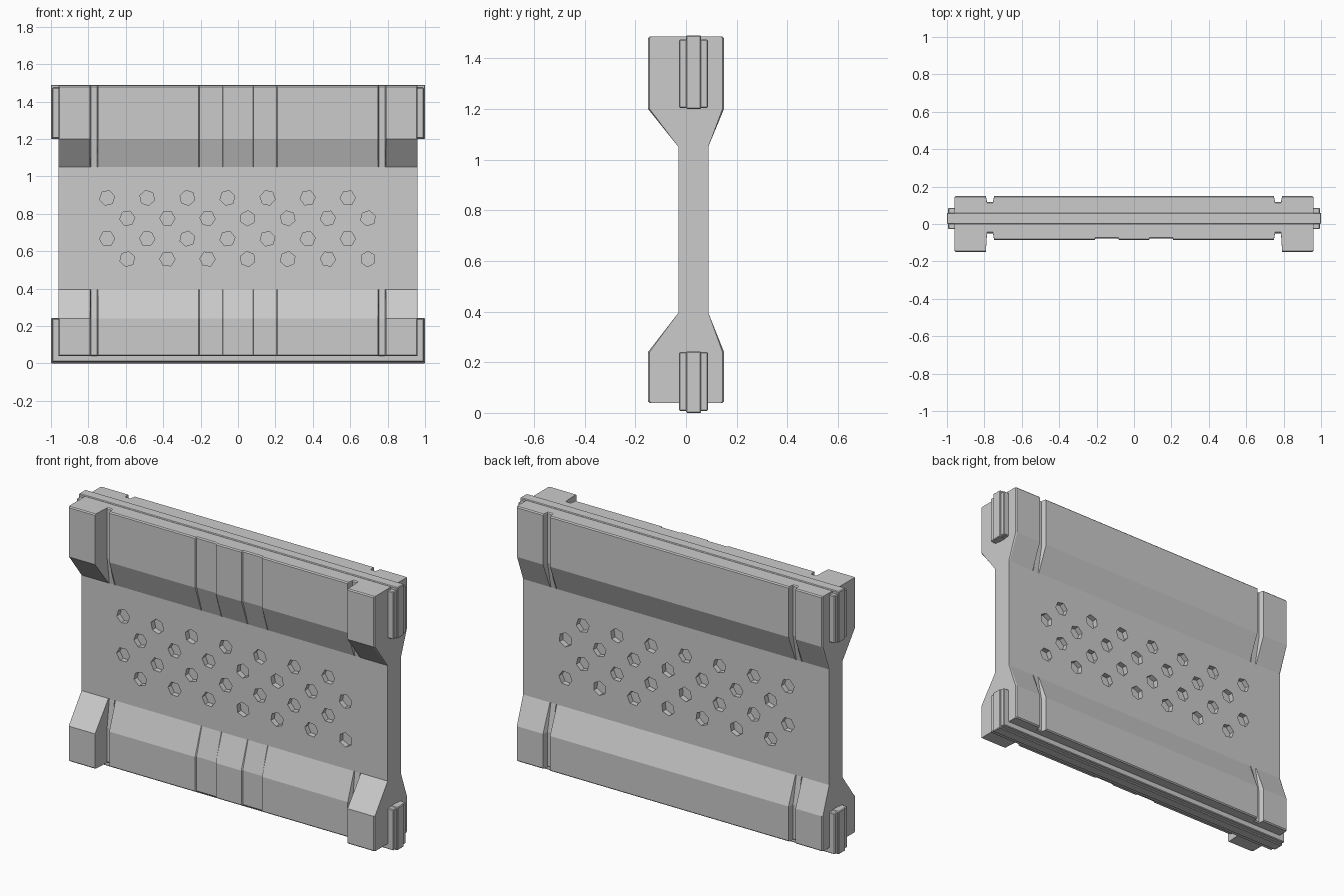
import bpy, bmesh, math, random
from mathutils import Matrix

if "Cube" in bpy.data.objects:
    bpy.data.objects.remove(bpy.data.objects["Cube"])

random.seed(4)


def make_object(name, bm):
    bmesh.ops.recalc_face_normals(bm, faces=bm.faces)
    mesh = bpy.data.meshes.new(name)
    bm.to_mesh(mesh)
    bm.free()
    obj = bpy.data.objects.new(name, mesh)
    bpy.context.collection.objects.link(obj)
    return obj


def section(f, b):
    """Side outline (y, z) with front depth f and back depth b."""
    c = 0.006
    return [(-f + c, .04), (-f, .04 + c), (-f, .24), (-.03, .395), (-.03, 1.05),
            (-f, 1.2), (-f, 1.485 - c), (-f + c, 1.485),
            (b - c, 1.485), (b, 1.485 - c), (b, 1.2), (.088, 1.05), (.088, .395),
            (b, .24), (b, .04 + c), (b - c, .04)]


# Wall body: side outline lofted along x through grooves and recessed strips
half = [(.080, .085, .15), (.084, .077, .15), (.206, .077, .15), (.210, .085, .15),
        (.748, .085, .15), (.754, .05, .118), (.786, .05, .118), (.792, .15, .15),
        (.954, .15, .15), (.96, .144, .144)]
stations = [(-x, f, b) for x, f, b in reversed(half)] + half
bm = bmesh.new()
rings = [[bm.verts.new((x, y, z)) for y, z in section(f, b)] for x, f, b in stations]
for r0, r1 in zip(rings, rings[1:]):
    n = len(r0)
    for i in range(n):
        j = (i + 1) % n
        bm.faces.new((r0[i], r0[j], r1[j], r1[i]))
bm.faces.new(rings[0])
bm.faces.new(rings[-1])
body = make_object("wall_body", bm)

# Blind six-sided holes, staggered in four rows on both faces
bm = bmesh.new()
for row in range(4):
    z = .885 - row * .109
    for col in range(7):
        x = -.70 + col * .2145 + (row % 2) * .108
        for face_y in (-.03, .088):
            turn = Matrix.Rotation(random.uniform(0, math.pi), 4, 'Z')
            place = Matrix.Translation((x, face_y, z)) @ Matrix.Rotation(math.pi / 2, 4, 'X') @ turn
            bmesh.ops.create_cone(bm, cap_ends=True, segments=6, radius1=.041,
                                  radius2=.041, depth=.06, matrix=place)
cutter = make_object("hole_cutter", bm)
cutter.hide_render = True
mod = body.modifiers.new("holes", 'BOOLEAN')
mod.operation = 'DIFFERENCE'
mod.solver = 'EXACT'
mod.object = cutter
bpy.context.view_layer.objects.active = body
bpy.ops.object.modifier_apply(modifier=mod.name)
bpy.data.objects.remove(cutter)


def rail(name, x, z_end, z_edge, z_inner, y0, y1):
    """U-shaped rail: runs along the wall edge and turns down both ends."""
    outline = [(-x, z_end), (-.94, z_end), (-.94, z_inner), (.94, z_inner),
               (.94, z_end), (x, z_end), (x, z_edge), (-x, z_edge)]
    bm = bmesh.new()
    face = bm.faces.new([bm.verts.new((px, y0, pz)) for px, pz in outline])
    ext = bmesh.ops.extrude_face_region(bm, geom=[face])
    for v in ext["geom"]:
        if isinstance(v, bmesh.types.BMVert):
            v.co.y = y1
    obj = make_object(name, bm)
    bev = obj.modifiers.new("soft_edges", 'BEVEL')
    bev.width = .004
    bev.segments = 1


# Connecting rails: broad base with a slightly raised centre band
rail("top_rail", .994, 1.204, 1.474, 1.42, -.027, .086)
rail("top_rail_band", 1.0, 1.2, 1.49, 1.43, 0, .06)
rail("bottom_rail", .994, .24, .008, .07, -.027, .086)
rail("bottom_rail_band", 1.0, .243, 0, .06, 0, .06)
